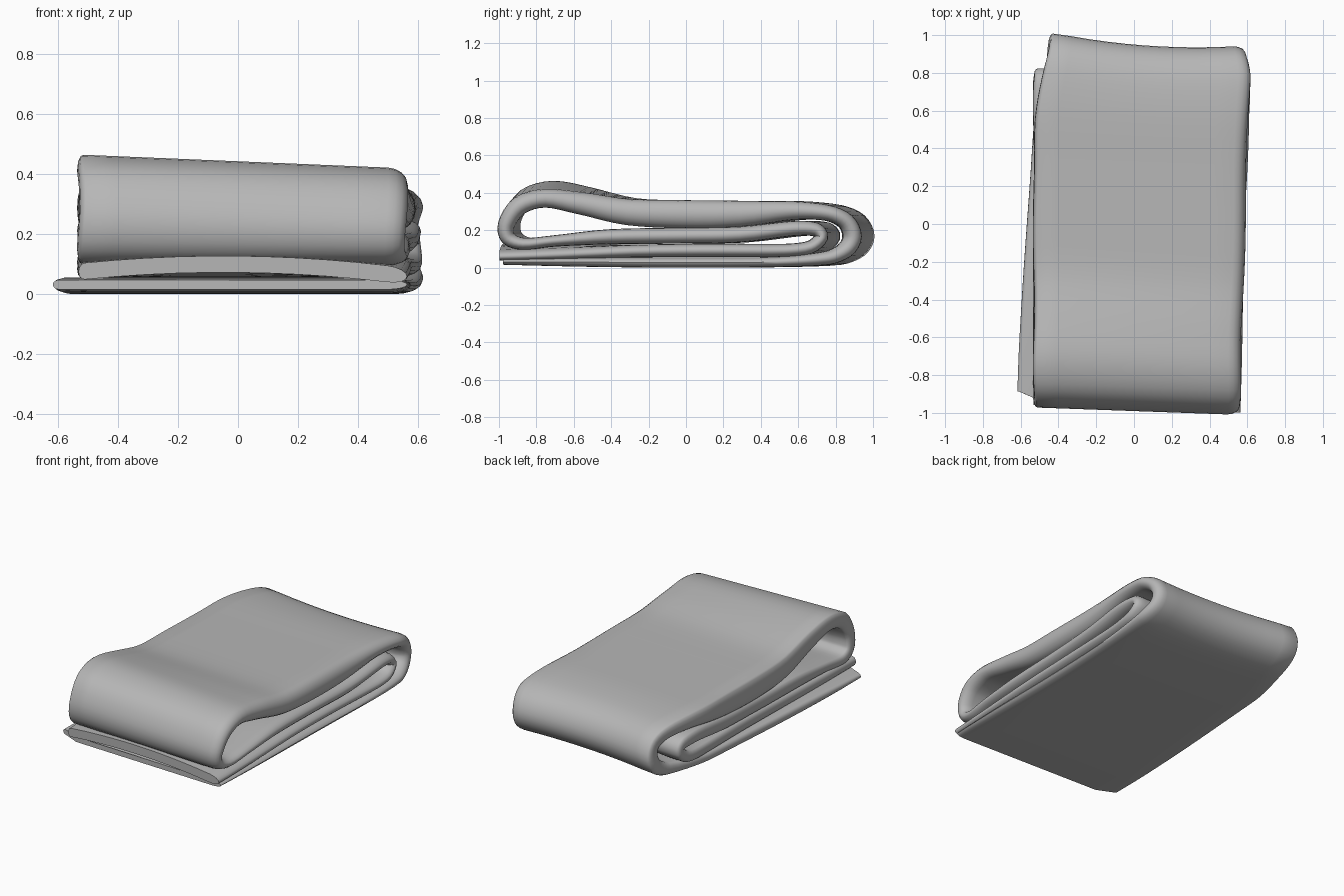
import bpy, bmesh, math
from mathutils import Vector

if "Cube" in bpy.data.objects:
    bpy.data.objects.remove(bpy.data.objects["Cube"])

# Side profile of the folded cloth: centre line y, z and local thickness
PATH = [(-.965, .034, .032), (-.5, .032, .05), (0, .03, .055), (.5, .033, .055), (.8, .055, .075),
        (.9, .1, .09), (.935, .17, .1), (.9, .25, .09), (.8, .295, .085), (.6, .308, .1),
        (.3, .29, .14), (0, .288, .15), (-.3, .302, .14), (-.55, .36, .12), (-.74, .395, .1),
        (-.88, .355, .1), (-.95, .25, .09), (-.94, .165, .08), (-.86, .13, .065),
        (-.7, .145, .06), (-.4, .168, .08), (0, .174, .085), (.3, .18, .085), (.6, .212, .08),
        (.73, .207, .075), (.765, .165, .07), (.7, .112, .07), (.55, .095, .07),
        (.1, .095, .072), (-.4, .09, .065), (-.985, .08, .055)]
STEPS = 4


def spline(u):
    i = min(int(u), len(PATH) - 2)
    f = u - i
    p = [Vector(PATH[max(0, min(len(PATH) - 1, i + k))]) for k in (-1, 0, 1, 2)]
    m1, m2 = (p[2] - p[0]) / 2, (p[3] - p[1]) / 2
    # limit tangents where long and short segments meet
    seg = (p[2] - p[1]).length
    for m in (m1, m2):
        if m.length > seg:
            m *= seg / m.length
    return (p[1] * (2*f**3 - 3*f**2 + 1) + m1 * (f**3 - 2*f**2 + f)
            + p[2] * (-2*f**3 + 3*f**2) + m2 * (f**3 - f**2))


def smooth(a, b, v):
    t = max(0, min(1, (v - a) / (b - a)))
    return t * t * (3 - 2 * t)


def section(left, right, h):
    """Flat band outline (x, offset): soft right fold, tighter left edge."""
    r, l = .065, .02
    top = [(left + l + (right - r - left - l) * k / 10, h / 2) for k in range(11)]
    arc_r = [(right - r + r * math.sin(a), h / 2 * math.cos(a))
             for a in (math.pi * k / 8 for k in range(1, 8))]
    low = [(x, -z) for x, z in reversed(top)]
    arc_l = [(left + l - l * math.sin(a), -h / 2 * math.cos(a))
             for a in (math.pi * k / 6 for k in range(1, 6))]
    return top + arc_r + low + arc_l


bm = bmesh.new()
rings = []
last = len(PATH) - 1
for s in range(last * STEPS + 1):
    u = s / STEPS
    y, z, h = spline(u)
    d = spline(min(last, u + .05)) - spline(max(0, u - .05))
    n = Vector((-d.y, d.x)).normalized()
    # width of the cloth along its length
    bottom = 1 - smooth(3, 6, u)
    inner = smooth(18, 20, u)
    left = (-.53 + .085 * smooth(.45, 1, y) * (1 - inner)
            - .085 * bottom * (1 - smooth(-.9, .6, y)))
    right = .56 + .03 * (y + 1) - .025 * smooth(.8, 1, y)
    left += .004 * math.sin(u * 2.1)
    right += .005 * math.sin(u * 1.7 + 1)
    lift = smooth(11.5, 14, u) * (1 - smooth(15, 18, u))
    hem = smooth(28.5, 30, u)
    ring = []
    for x, o in section(left, right, h):
        # skewed ends, dip in the back fold, corner drawn in at the lower hem
        dip = .048 * max(0, 1 - ((x - .2) / .6) ** 2) * smooth(.3, .9, y)
        corner = .05 * smooth(-.5, -.62, x) * (1 - smooth(0, 1, u))
        yy = y + n.x * o - .036 * x - dip + corner
        # lifted left side of the top, bulging middle of the upper hem
        zz = z + n.y * o - .042 * x * lift
        zz += hem * (.022 * (1 - (x / .45) ** 2) - .01 * x)
        ring.append(bm.verts.new((x, yy, max(.002, zz))))
    rings.append(ring)

N = len(rings[0])
for a, b in zip(rings, rings[1:]):
    for k in range(N):
        bm.faces.new((a[k], a[(k + 1) % N], b[(k + 1) % N], b[k]))
# Close the two hems
bm.faces.new(rings[0])
bm.faces.new(list(reversed(rings[-1])))

# Stand on the ground and centre
for ax in range(3):
    vals = [v.co[ax] for v in bm.verts]
    shift = min(vals) if ax == 2 else (min(vals) + max(vals)) / 2
    for v in bm.verts:
        v.co[ax] -= shift
bmesh.ops.recalc_face_normals(bm, faces=bm.faces)

me = bpy.data.meshes.new("folded_towel")
bm.to_mesh(me)
bm.free()
towel = bpy.data.objects.new("folded_towel", me)
bpy.context.collection.objects.link(towel)

# Dark grey cloth
cloth = bpy.data.materials.new("grey_cloth")
cloth.diffuse_color = (.47, .47, .47, 1)
cloth.use_nodes = True
cloth.node_tree.nodes["Principled BSDF"].inputs["Base Color"].default_value = cloth.diffuse_color
me.materials.append(cloth)

bpy.context.view_layer.objects.active = towel
towel.select_set(True)
bpy.ops.object.shade_smooth_by_angle(angle=math.radians(50))
